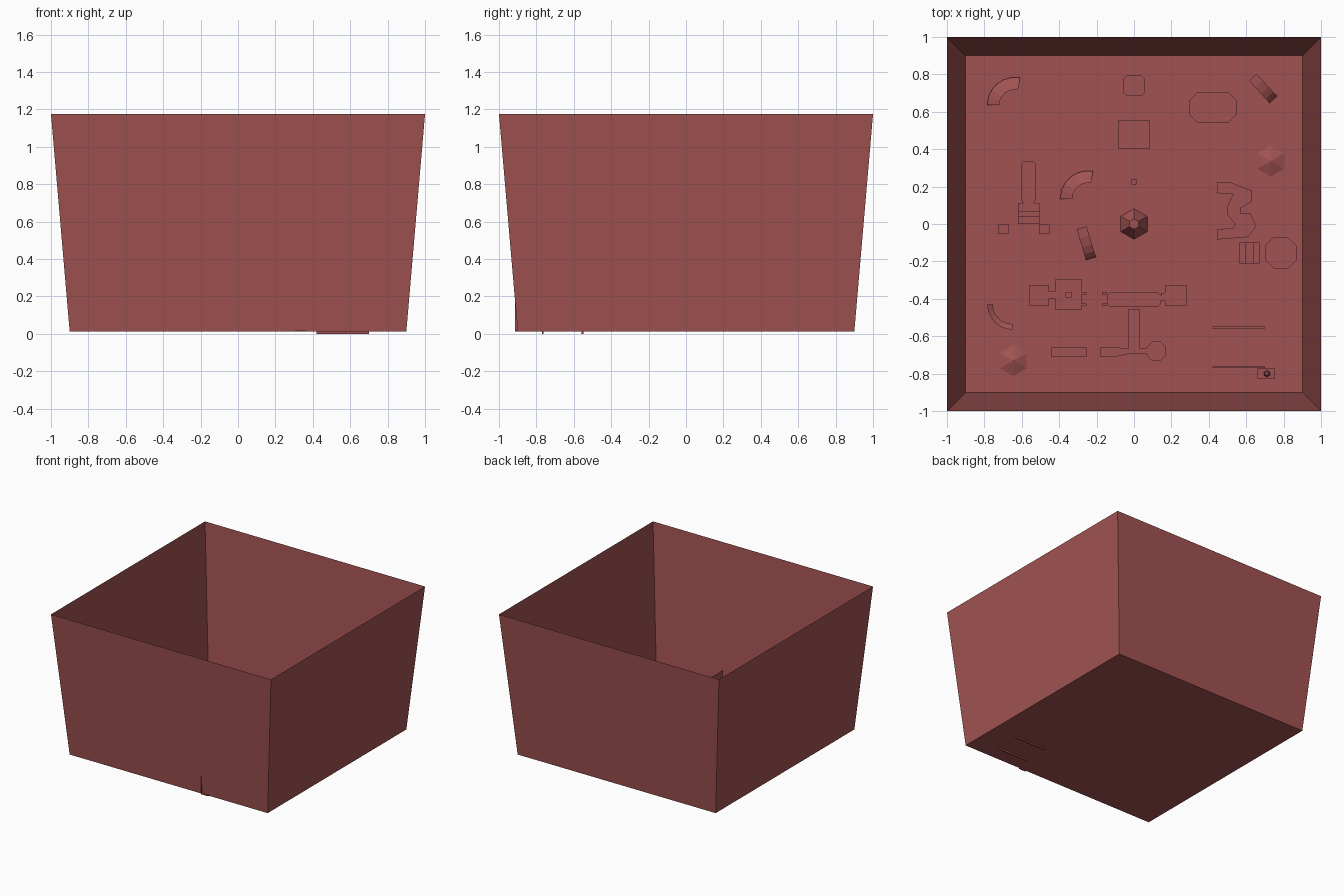
import bpy, bmesh, math
from mathutils import Matrix

if "Cube" in bpy.data.objects:
    bpy.data.objects.remove(bpy.data.objects["Cube"])

FLOOR = 0.012
mat = bpy.data.materials.new("brick_red")
mat.diffuse_color = (0.36, 0.085, 0.085, 1)
mat.use_nodes = True
mat.node_tree.nodes["Principled BSDF"].inputs["Base Color"].default_value = mat.diffuse_color


def finish(name, bm):
    bmesh.ops.recalc_face_normals(bm, faces=bm.faces)
    me = bpy.data.meshes.new(name)
    bm.to_mesh(me)
    bm.free()
    me.materials.append(mat)
    ob = bpy.data.objects.new(name, me)
    bpy.context.collection.objects.link(ob)
    return ob


def prism(name, pts, h=0.03, z=FLOOR):
    """Extrude a flat outline upward."""
    bm = bmesh.new()
    f = bm.faces.new([bm.verts.new((x, y, z)) for x, y in pts])
    top = bmesh.ops.extrude_face_region(bm, geom=[f])["geom"]
    for v in top:
        if isinstance(v, bmesh.types.BMVert):
            v.co.z += h
    return finish(name, bm)


def block(name, x0, x1, y0, y1, h=0.03, c=0, z=FLOOR):
    """Rectangular block with optional cut corners."""
    if c:
        pts = [(x0 + c, y0), (x1 - c, y0), (x1, y0 + c), (x1, y1 - c),
               (x1 - c, y1), (x0 + c, y1), (x0, y1 - c), (x0, y0 + c)]
    else:
        pts = [(x0, y0), (x1, y0), (x1, y1), (x0, y1)]
    return prism(name, pts, h, z)


def hex_cone(name, x, y, r1, r2, h):
    bm = bmesh.new()
    bmesh.ops.create_cone(bm, cap_ends=True, segments=6, radius1=r1, radius2=r2, depth=h,
                          matrix=Matrix.Translation((x, y, FLOOR + h / 2)))
    return finish(name, bm)


def ribbon(name, rows):
    """Join pairs of points into a bent strip."""
    bm = bmesh.new()
    vs = [[bm.verts.new(p) for p in row] for row in rows]
    for a, b in zip(vs, vs[1:]):
        bm.faces.new((a[0], a[1], b[1], b[0]))
    return finish(name, bm)


def arc_band(name, x, y, r, w, a0, a1, z_in, z_out, n=6):
    rows = []
    for i in range(n + 1):
        t = math.radians(a0 + (a1 - a0) * i / n)
        c, s = math.cos(t), math.sin(t)
        rows.append([(x + c * (r - w), y + s * (r - w), FLOOR + z_in),
                     (x + c * r, y + s * r, FLOOR + z_out)])
    return ribbon(name, rows)


def bent_strip(name, x0, y0, x1, y1, w, h, n=5):
    dx, dy = x1 - x0, y1 - y0
    k = w / 2 / math.hypot(dx, dy)
    rows = []
    for i in range(n + 1):
        t = math.pi / 2 * i / n
        px, py, z = x0 + dx * math.sin(t), y0 + dy * math.sin(t), FLOOR + 0.004 + h * math.cos(t)
        rows.append([(px - dy * k, py + dx * k, z), (px + dy * k, py - dx * k, z)])
    return ribbon(name, rows)


# open bin: single-skin floor and flared walls
bm = bmesh.new()
bmesh.ops.create_grid(bm, x_segments=1, y_segments=1, size=0.9,
                      matrix=Matrix.Translation((0, 0, FLOOR)))
ext = bmesh.ops.extrude_edge_only(bm, edges=bm.edges[:])["geom"]
for v in ext:
    if isinstance(v, bmesh.types.BMVert):
        v.co = (math.copysign(1, v.co.x), math.copysign(1, v.co.y), 1.175)
finish("bin", bm)

# centre column of pads
hex_cone("centre_knob", 0, 0, 0.082, 0.028, 0.09)
block("round_pad", -0.056, 0.056, 0.684, 0.796, c=0.018)
block("square_pad", -0.083, 0.083, 0.402, 0.556)
block("peg", -0.014, 0.014, 0.21, 0.24)

# hexagonal caps
hex_cone("cap_right", 0.73, 0.335, 0.082, 0.0, 0.03)
hex_cone("cap_left", -0.645, -0.73, 0.082, 0.0, 0.03)

# curved bands and bent strips
arc_band("band_back", -0.635, 0.635, 0.15, 0.065, 80, 180, 0.06, 0.01)
arc_band("band_middle", -0.245, 0.135, 0.15, 0.065, 80, 180, 0.06, 0.01)
arc_band("band_front", -0.65, -0.43, 0.135, 0.03, 180, 270, 0.01, 0.03)
bent_strip("strip_middle", -0.28, -0.02, -0.23, -0.185, 0.055, 0.08)
bent_strip("strip_back", 0.635, 0.785, 0.745, 0.665, 0.055, 0.08)

# right side pads and hooked bracket
block("long_octagon", 0.295, 0.55, 0.54, 0.705, c=0.045)
block("octagon_pad", 0.70, 0.87, -0.24, -0.07, c=0.048)
block("ridged_pad", 0.563, 0.67, -0.21, -0.098)
block("pad_ridge", 0.595, 0.64, -0.21, -0.098, h=0.04)
prism("bracket", [(0.445, 0.225), (0.51, 0.225), (0.60, 0.19), (0.63, 0.18), (0.63, 0.12),
                  (0.57, 0.085), (0.57, 0.06), (0.62, 0.06), (0.655, -0.01), (0.61, -0.07),
                  (0.445, -0.083), (0.445, -0.03), (0.53, -0.02), (0.54, 0.0),
                  (0.50, 0.05), (0.50, 0.10), (0.53, 0.16), (0.445, 0.165)])

# left handle with feet
block("handle_base", -0.62, -0.505, 0.0, 0.112)
block("handle_band", -0.62, -0.505, 0.04, 0.07, h=0.042)
block("handle_grip", -0.605, -0.525, 0.112, 0.335, c=0.015)
for n, x in (("left", -0.70), ("right", -0.48)):
    block("handle_foot_" + n, x - 0.028, x + 0.028, -0.053, -0.002)

# hinge block and arm assembly
block("hinge_block", -0.42, -0.28, -0.46, -0.295)
block("hinge_pin", -0.366, -0.335, -0.394, -0.364, h=0.042)
block("hinge_tab", -0.56, -0.455, -0.435, -0.325)
block("hinge_neck", -0.455, -0.42, -0.40, -0.36)
block("arm_bar", -0.145, 0.145, -0.445, -0.365, c=0.02)
block("arm_neck", 0.145, 0.165, -0.41, -0.37)
block("arm_tab", 0.165, 0.28, -0.435, -0.325)
for x in (-0.28, -0.17):
    for y in (-0.37, -0.43):
        block("prong", x, x + 0.025, y - 0.006, y + 0.006)
block("arm_stem", -0.03, 0.03, -0.68, -0.455)
block("stem_collar", -0.03, 0.03, -0.50, -0.455, h=0.036)

# loose bar and spoon
block("loose_bar", -0.445, -0.255, -0.71, -0.66)
prism("spoon_handle", [(-0.18, -0.71), (-0.10, -0.71), (-0.03, -0.695), (0.07, -0.695),
                       (0.07, -0.665), (-0.03, -0.665), (-0.10, -0.66), (-0.18, -0.66)])
block("spoon_bowl", 0.068, 0.172, -0.732, -0.628, c=0.03)

# upright corner panel, its stepped foot plate, rails and clip
ribbon("corner_panel", [[(x, y, FLOOR), (x, y, 0.17)] for x, y in
                        ((0.305, -0.915), (0.305, -0.50), (0.645, -0.50))])
prism("foot_plate", [(0.305, -0.912), (0.305, -0.50), (0.48, -0.50), (0.48, -0.545),
                     (0.41, -0.545), (0.41, -0.60), (0.335, -0.60), (0.335, -0.825),
                     (0.365, -0.825), (0.365, -0.912)], h=0.006)
for y in (-0.553, -0.766):
    block("rail", 0.42, 0.70, y - 0.005, y + 0.005, h=0.03, z=0.0)
block("clip", 0.66, 0.755, -0.825, -0.772)
hex_cone("clip_stud", 0.71, -0.80, 0.027, 0.01, 0.06)
